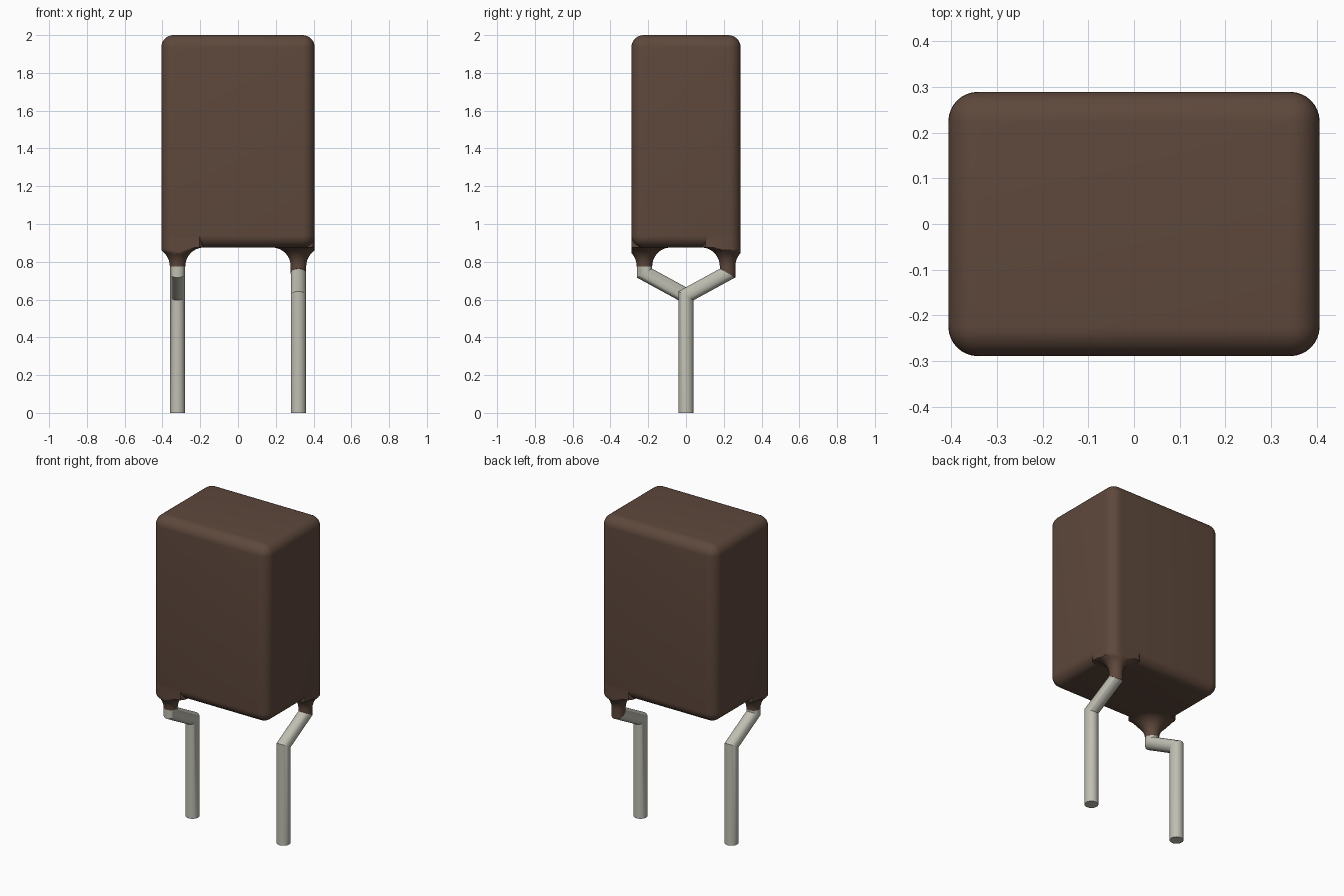
import bpy, bmesh, math
from mathutils import Vector

if "Cube" in bpy.data.objects:
    bpy.data.objects.remove(bpy.data.objects["Cube"], do_unlink=True)

HX, HY = 0.406, 0.289        # body half width and half depth
BOTTOM, TOP = 0.875, 2.0     # body height range
ROUND = 0.065                # body edge radius
LEAD_X, LEAD_Y, LEAD_R = 0.32, 0.22, 0.04
BEND_TOP, BEND_LOW = 0.74, 0.62
SIDES = 32


def material(name, colour):
    m = bpy.data.materials.new(name)
    m.use_nodes = True
    m.diffuse_color = (*colour, 1)
    bsdf = m.node_tree.nodes["Principled BSDF"]
    bsdf.inputs["Base Color"].default_value = (*colour, 1)
    bsdf.inputs["Roughness"].default_value = 0.6
    return m


brown = material("brown coating", (0.112, 0.065, 0.045))
metal = material("tinned metal", (0.53, 0.52, 0.45))


def finish(name, bm, mat):
    bmesh.ops.recalc_face_normals(bm, faces=bm.faces[:])
    mesh = bpy.data.meshes.new(name)
    bm.to_mesh(mesh)
    bm.free()
    mesh.materials.append(mat)
    ob = bpy.data.objects.new(name, mesh)
    bpy.context.collection.objects.link(ob)
    bpy.ops.object.select_all(action='DESELECT')
    ob.select_set(True)
    bpy.context.view_layer.objects.active = ob
    bpy.ops.object.shade_smooth_by_angle(angle=math.radians(35))
    return ob


def loft(rings, clamp=None):
    """Join rings (x, y, z, radius, tilt in y) into a capped tube."""
    bm = bmesh.new()
    loops = []
    for x, y, z, r, tilt in rings:
        loop = []
        for i in range(SIDES):
            a = math.tau * i / SIDES
            dx, dy = r * math.cos(a), r * math.sin(a)
            co = Vector((x + dx, y + dy, z + tilt * dy))
            loop.append(bm.verts.new(clamp(co) if clamp else co))
        loops.append(loop)
    for a, b in zip(loops, loops[1:]):
        for i in range(SIDES):
            j = (i + 1) % SIDES
            bm.faces.new((a[i], a[j], b[j], b[i]))
    bm.faces.new(loops[0])
    bm.faces.new(loops[-1])
    return bm


def inside_body(co):
    """Keep a point within the rounded footprint of the body."""
    cx, cy = HX - ROUND, HY - ROUND
    core = Vector((max(-cx, min(cx, co.x)), max(-cy, min(cy, co.y)), co.z))
    out = co - core
    limit = ROUND - 0.0005
    return core + out.normalized() * limit if out.length > limit else co


# Rounded block body
bm = bmesh.new()
bmesh.ops.create_cube(bm, size=1)
for v in bm.verts:
    v.co = (v.co.x * 2 * HX, v.co.y * 2 * HY,
            (TOP + BOTTOM) / 2 + v.co.z * (TOP - BOTTOM))
bmesh.ops.bevel(bm, geom=bm.edges[:], offset=ROUND, segments=8,
                profile=0.5, affect='EDGES')
finish("body", bm, brown)

# Both bends are mitred, so each bend ring is a circle tilted by the same slope
angle = math.atan2(BEND_TOP - BEND_LOW, LEAD_Y)
MITRE = (1 + math.sin(angle)) / math.cos(angle)
MITRE = 1 / MITRE if MITRE < 1 else (1 - math.sin(angle)) / math.cos(angle)

FLARE = 0.1
for side, label in ((-1, "right"), (1, "left")):
    x, y = side * LEAD_X, side * LEAD_Y
    tilt = -side * MITRE

    # Bent wire lead
    finish(label + "_lead", loft([
        (x, y, 0.92, LEAD_R, 0),
        (x, y, BEND_TOP, LEAD_R, tilt),
        (x, 0, BEND_LOW, LEAD_R, tilt),
        (x, 0, 0, LEAD_R, 0)]), metal)

    # Flared coating collar where the lead leaves the body
    r0 = LEAD_R + 0.001
    if side < 0:
        rings = [(x, y, 0.774, r0, 0)]
    else:
        rings = [(x, y, BEND_TOP, r0, tilt)]
    for i in range(13):
        t = math.pi / 2 * i / 12
        rings.append((x, y, BOTTOM + 0.001 - FLARE + FLARE * math.sin(t),
                      r0 + FLARE * (1 - math.cos(t)), 0))
    rings.append((x, y, BOTTOM + ROUND, r0 + FLARE, 0))
    finish(label + "_collar", loft(rings, inside_body), brown)
